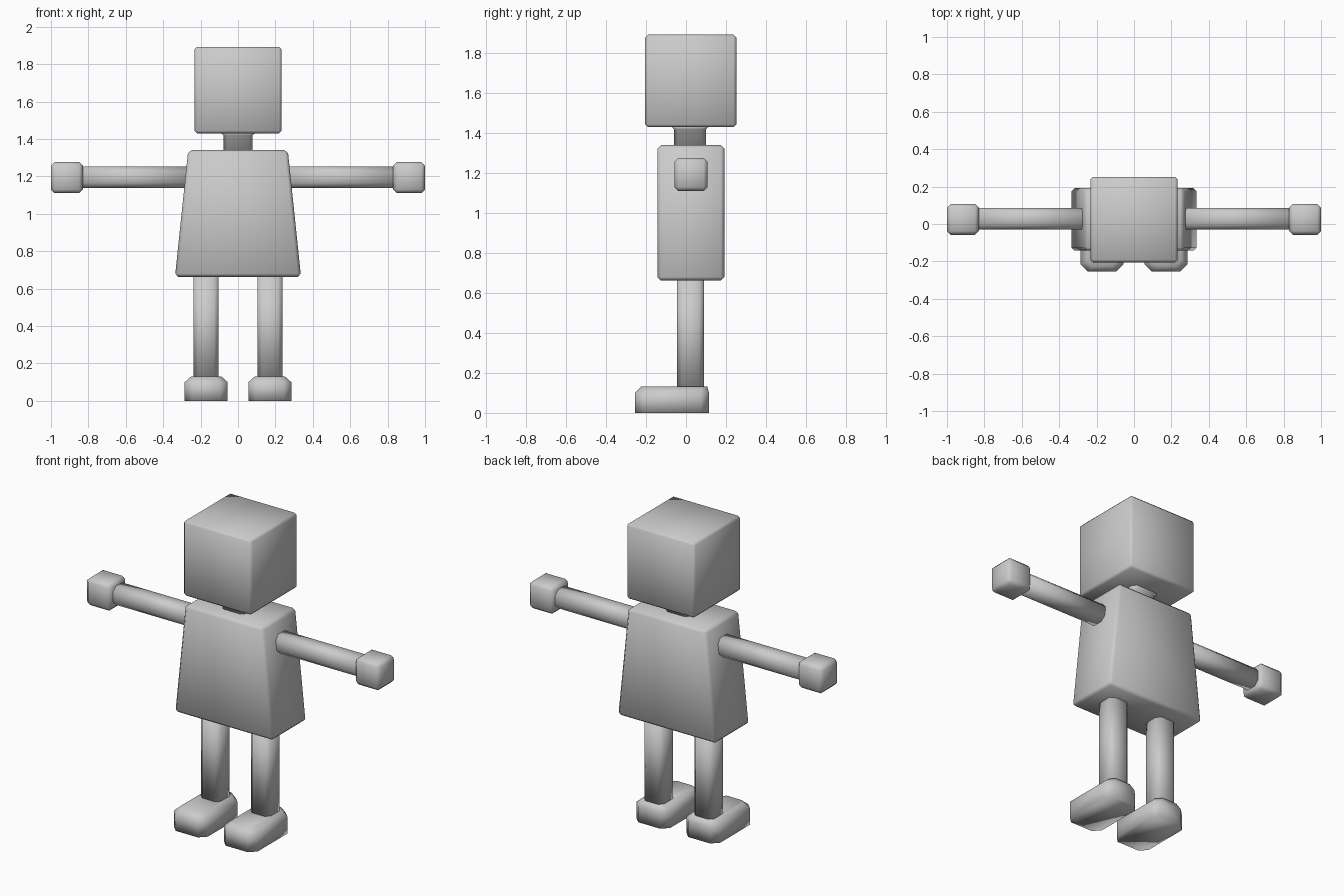
import bpy, bmesh

if "Cube" in bpy.data.objects:
    bpy.data.objects.remove(bpy.data.objects["Cube"])

grey = bpy.data.materials.new("light_grey")
grey.diffuse_color = (0.6, 0.6, 0.6, 1)
grey.use_nodes = True
grey.node_tree.nodes["Principled BSDF"].inputs["Base Color"].default_value = grey.diffuse_color


def ring(x0, x1, y0, y1, c):
    """Rectangle with chamfered corners, counter-clockwise."""
    return [(x0 + c, y0), (x1 - c, y0), (x1, y0 + c), (x1, y1 - c),
            (x1 - c, y1), (x0 + c, y1), (x0, y1 - c), (x0, y0 + c)]


def loft(name, levels, sideways=False, smooth=True):
    """Skin chamfered rectangles (x0, x1, y0, y1, chamfer, height)."""
    bm = bmesh.new()
    loops = []
    for *r, h in levels:
        pts = [(h, a, b) if sideways else (a, b, h) for a, b in ring(*r)]
        loops.append([bm.verts.new(p) for p in pts])
    for lo, hi in zip(loops, loops[1:]):
        for i in range(8):
            j = (i + 1) % 8
            bm.faces.new((lo[i], lo[j], hi[j], hi[i]))
    bm.faces.new(loops[0][::-1])
    bm.faces.new(loops[-1])
    return finish(name, bm)


def box(name, x, y, z, bevel, top_scale=1.0):
    """Bevelled box from ranges; the top can be narrowed in x."""
    bm = bmesh.new()
    bmesh.ops.create_cube(bm, size=1)
    for v in bm.verts:
        px = (x[0] + x[1]) / 2 + v.co.x * (x[1] - x[0]) * (top_scale if v.co.z > 0 else 1)
        v.co = (px, (y[0] + y[1]) / 2 + v.co.y * (y[1] - y[0]),
                (z[0] + z[1]) / 2 + v.co.z * (z[1] - z[0]))
    ob = finish(name, bm)
    mod = ob.modifiers.new("bevel", 'BEVEL')
    mod.width = bevel
    mod.segments = 1
    mod.limit_method = 'NONE'
    return ob


def finish(name, bm):
    bmesh.ops.recalc_face_normals(bm, faces=bm.faces[:])
    for f in bm.faces:
        f.smooth = True
    me = bpy.data.meshes.new(name)
    bm.to_mesh(me)
    bm.free()
    me.materials.append(grey)
    ob = bpy.data.objects.new(name, me)
    bpy.context.collection.objects.link(ob)
    return ob


def mirror(ob):
    mod = ob.modifiers.new("mirror", 'MIRROR')
    mod.use_axis[0] = True
    mod.use_clip = False


# Head, neck and tapered body
box("head", (-0.233, 0.233), (-0.205, 0.252), (1.43, 1.893), 0.014)
loft("neck", [(-0.078, 0.078, -0.06, 0.10, 0.02, 1.32),
              (-0.078, 0.078, -0.06, 0.10, 0.02, 1.42),
              (-0.095, 0.095, -0.075, 0.115, 0.02, 1.435)])
box("body", (-0.337, 0.337), (-0.143, 0.192), (0.663, 1.34), 0.017, 0.79)

# Arms and hands
mirror(loft("arms", [(-0.03, 0.086, 1.138, 1.252, 0.027, 0.25),
                     (-0.03, 0.086, 1.138, 1.252, 0.027, 0.85)], sideways=True))
mirror(box("hands", (0.83, 1.0), (-0.058, 0.108), (1.11, 1.277), 0.02))

# Legs
mirror(loft("legs", [(0.103, 0.238, -0.045, 0.09, 0.025, 0.11),
                     (0.103, 0.238, -0.045, 0.09, 0.025, 0.68)]))

# Feet with sharp soles and chamfered tops
mirror(loft("feet", [(0.055, 0.285, -0.255, 0.115, 0.04, 0.0),
                     (0.055, 0.285, -0.255, 0.115, 0.04, 0.10),
                     (0.09, 0.25, -0.225, 0.107, 0.03, 0.131)]))
